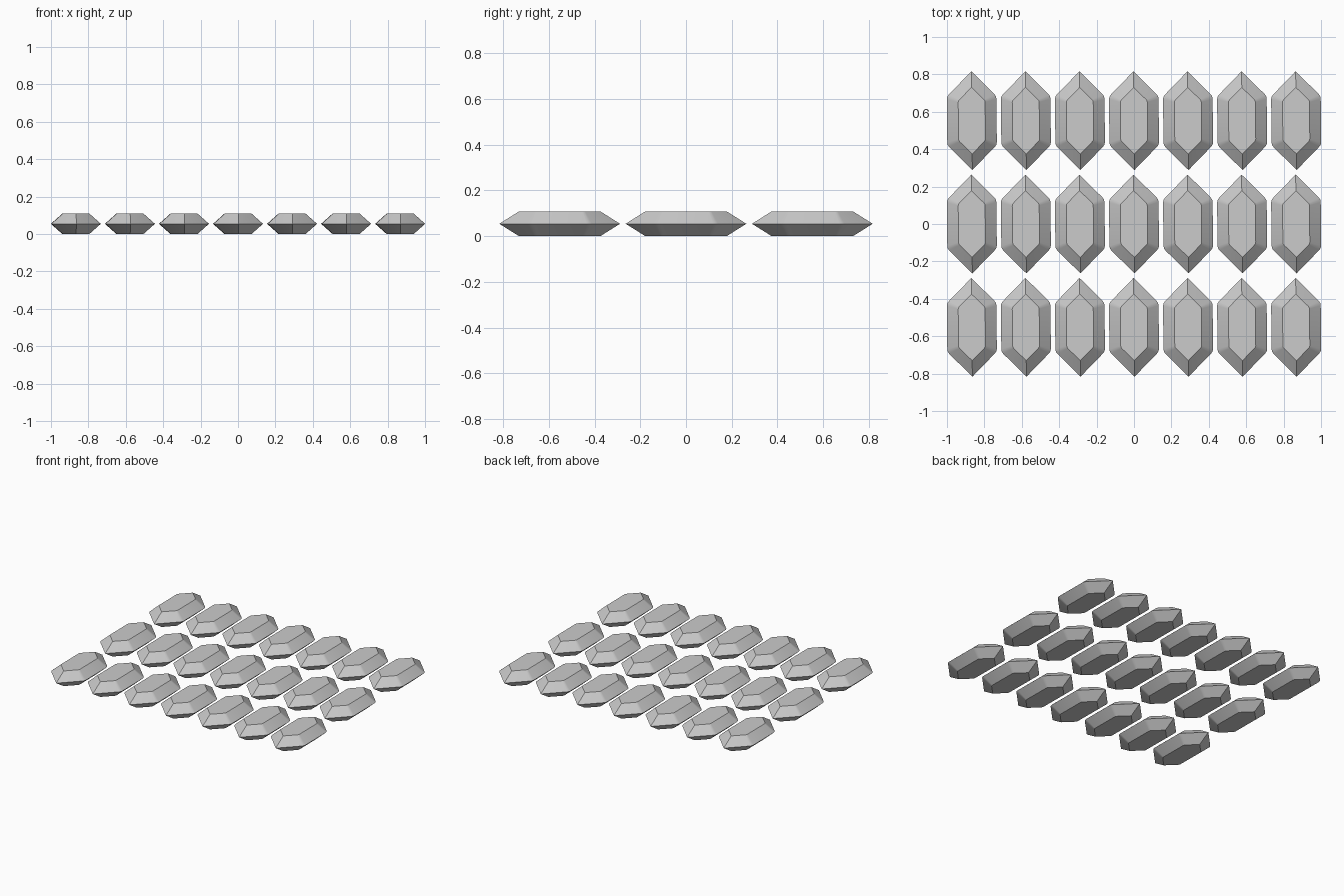
import bpy, bmesh, math
from mathutils import Vector

if "Cube" in bpy.data.objects:
    bpy.data.objects.remove(bpy.data.objects["Cube"])

HEIGHT = 0.108
PITCH_X, PITCH_Y = 0.289, 0.5525
TILT = 0.01  # slight turn of every crystal

stone = bpy.data.materials.new("grey_crystal")
stone.diffuse_color = (0.6, 0.6, 0.6, 1)
stone.use_nodes = True
stone.node_tree.nodes["Principled BSDF"].inputs["Base Color"].default_value = stone.diffuse_color


def outline(half_w, corner_y, tip_y, r):
    """Pointed hexagon whose four side corners are slightly rounded."""
    pts = []
    raw = [(0, -tip_y), (half_w, -corner_y), (half_w, corner_y),
           (0, tip_y), (-half_w, corner_y), (-half_w, -corner_y)]
    for i, p in enumerate(raw):
        p = Vector(p)
        if i % 3 == 0:
            pts.append(p)
            continue
        a = p + (Vector(raw[i - 1]) - p).normalized() * r
        b = p + (Vector(raw[(i + 1) % 6]) - p).normalized() * r
        pts += [a, a * 0.25 + p * 0.5 + b * 0.25, b]
    return pts


def crystal_mesh():
    bm = bmesh.new()
    inner = outline(0.072, 0.106, 0.178, 0.008)
    outer = outline(0.1325, 0.130, 0.264, 0.014)
    # bottom facet, wide girdle, top facet
    rings = [[bm.verts.new((p.x, p.y, z)) for p in ring]
             for ring, z in ((inner, 0), (outer, HEIGHT / 2), (inner, HEIGHT))]
    n = len(inner)
    for low, high in zip(rings, rings[1:]):
        for i in range(n):
            j = (i + 1) % n
            bm.faces.new((low[i], low[j], high[j], high[i]))
    bm.faces.new(rings[0][::-1])
    bm.faces.new(rings[2])
    bmesh.ops.recalc_face_normals(bm, faces=bm.faces)
    mesh = bpy.data.meshes.new("crystal")
    bm.to_mesh(mesh)
    bm.free()
    mesh.materials.append(stone)
    return mesh


# Grid of identical crystals, 7 across and 3 deep
mesh = crystal_mesh()
for row in range(3):
    for col in range(7):
        ob = bpy.data.objects.new(f"crystal_{row + 1}_{col + 1}", mesh)
        ob.location = ((col - 3) * PITCH_X, (row - 1) * PITCH_Y, 0)
        ob.rotation_euler.z = TILT
        bpy.context.collection.objects.link(ob)

# Soft side corners, crisp facet edges
bpy.context.view_layer.objects.active = ob
ob.select_set(True)
bpy.ops.object.shade_smooth_by_angle(angle=math.radians(30))
